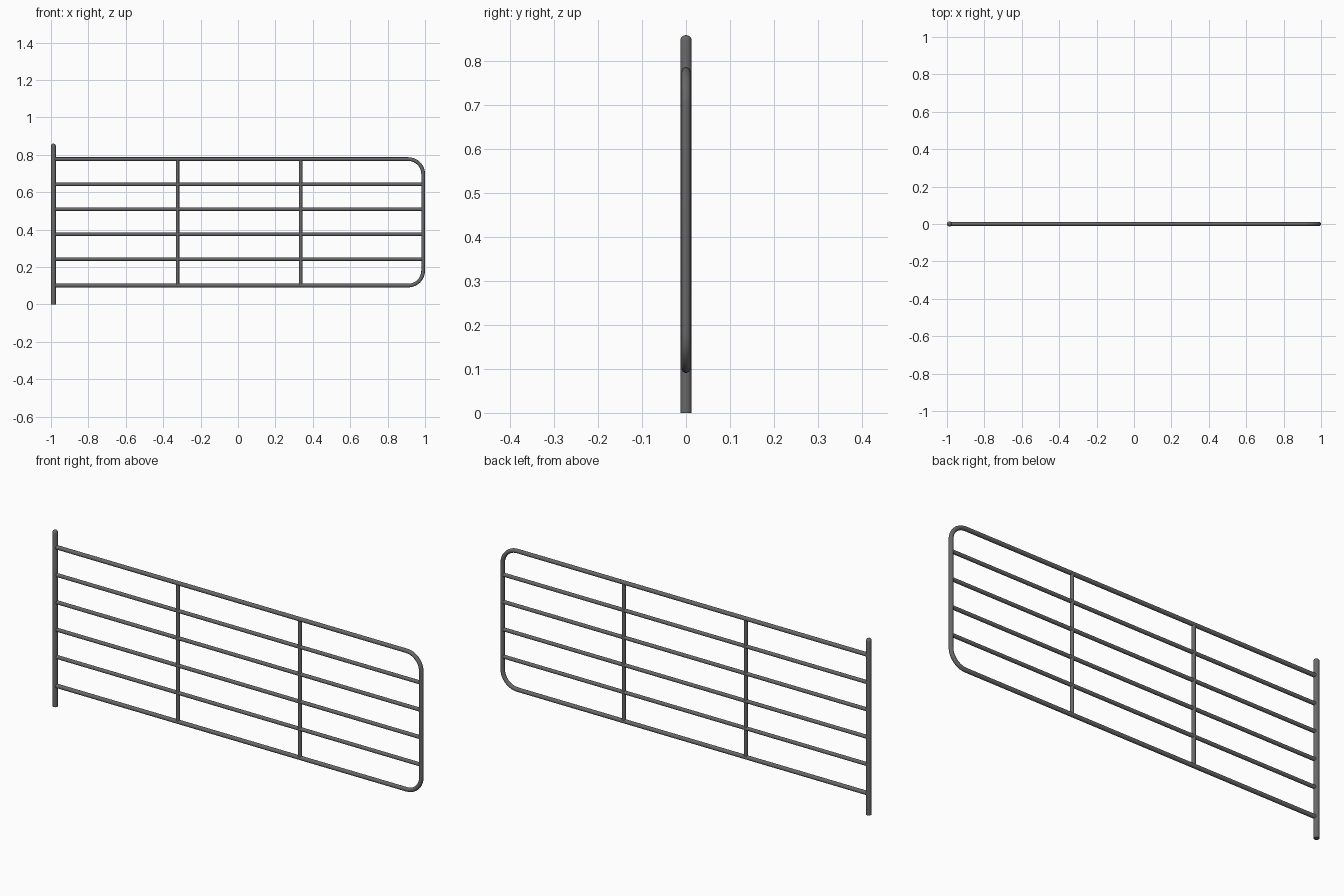
import bpy, bmesh, math

if "Cube" in bpy.data.objects:
    bpy.data.objects.remove(bpy.data.objects["Cube"])

steel = bpy.data.materials.new("dark grey steel")
steel.diffuse_color = (0.14, 0.14, 0.14, 1)
steel.use_nodes = True
steel.node_tree.nodes["Principled BSDF"].inputs["Base Color"].default_value = steel.diffuse_color

POST_X, POST_R = -0.987, 0.013
END_X, FRAME_R = 0.99, 0.01
TOP_Z, BOTTOM_Z, BEND = 0.777, 0.101, 0.08
SIDES = 20


def tube(name, path, r):
    """Sweep a circle along a path lying in the xz plane."""
    bm = bmesh.new()
    rings = []
    for i, (x, z) in enumerate(path):
        a, b = path[max(i - 1, 0)], path[min(i + 1, len(path) - 1)]
        dx, dz = b[0] - a[0], b[1] - a[1]
        length = math.hypot(dx, dz)
        nx, nz = -dz / length, dx / length
        ring = []
        for k in range(SIDES):
            t = 2 * math.pi * k / SIDES
            c, s = r * math.cos(t), r * math.sin(t)
            ring.append(bm.verts.new((x + nx * c, s, z + nz * c)))
        rings.append(ring)
    for a, b in zip(rings, rings[1:]):
        for k in range(SIDES):
            j = (k + 1) % SIDES
            bm.faces.new((a[k], a[j], b[j], b[k]))
    bm.faces.new(rings[0])
    bm.faces.new(rings[-1])
    return finish(name, bm)


def finish(name, bm):
    bmesh.ops.recalc_face_normals(bm, faces=bm.faces)
    mesh = bpy.data.meshes.new(name)
    bm.to_mesh(mesh)
    bm.free()
    mesh.materials.append(steel)
    ob = bpy.data.objects.new(name, mesh)
    bpy.context.collection.objects.link(ob)
    bpy.ops.object.select_all(action='DESELECT')
    ob.select_set(True)
    bpy.context.view_layer.objects.active = ob
    bpy.ops.object.shade_smooth_by_angle(angle=math.radians(40))
    return ob


# Hinge post with a domed top, lathed from a half profile
bm = bmesh.new()
profile = [(0, 0), (POST_R, 0)]
for i in range(7):
    t = math.pi / 2 * i / 6
    profile.append((POST_R * math.cos(t), 0.847 + POST_R * math.sin(t)))
verts = [bm.verts.new((x, 0, z)) for x, z in profile]
edges = [bm.edges.new(e) for e in zip(verts, verts[1:])]
bmesh.ops.spin(bm, geom=verts + edges, cent=(0, 0, 0), axis=(0, 0, 1),
               angle=2 * math.pi, steps=24)
bmesh.ops.remove_doubles(bm, verts=bm.verts, dist=0.0005)
post = finish("hinge_post", bm)
post.location.x = POST_X

# Outer frame: top rail, rounded corners, end upright and bottom rail
path = [(POST_X, TOP_Z)]
for cz, start in ((TOP_Z - BEND, 90), (BOTTOM_Z + BEND, 0)):
    for i in range(11):
        t = math.radians(start - 9 * i)
        path.append((END_X - BEND + BEND * math.cos(t), cz + BEND * math.sin(t)))
path.append((POST_X, BOTTOM_Z))
tube("outer_frame", path, FRAME_R)

# Inner horizontal rails
for i, z in enumerate((0.242, 0.375, 0.509, 0.642)):
    tube(f"rail_{i + 1}", [(POST_X, z), (END_X, z)], 0.009)

# Vertical braces
for i, x in enumerate((-0.323, 0.335)):
    tube(f"brace_{i + 1}", [(x, BOTTOM_Z), (x, TOP_Z)], 0.009)
